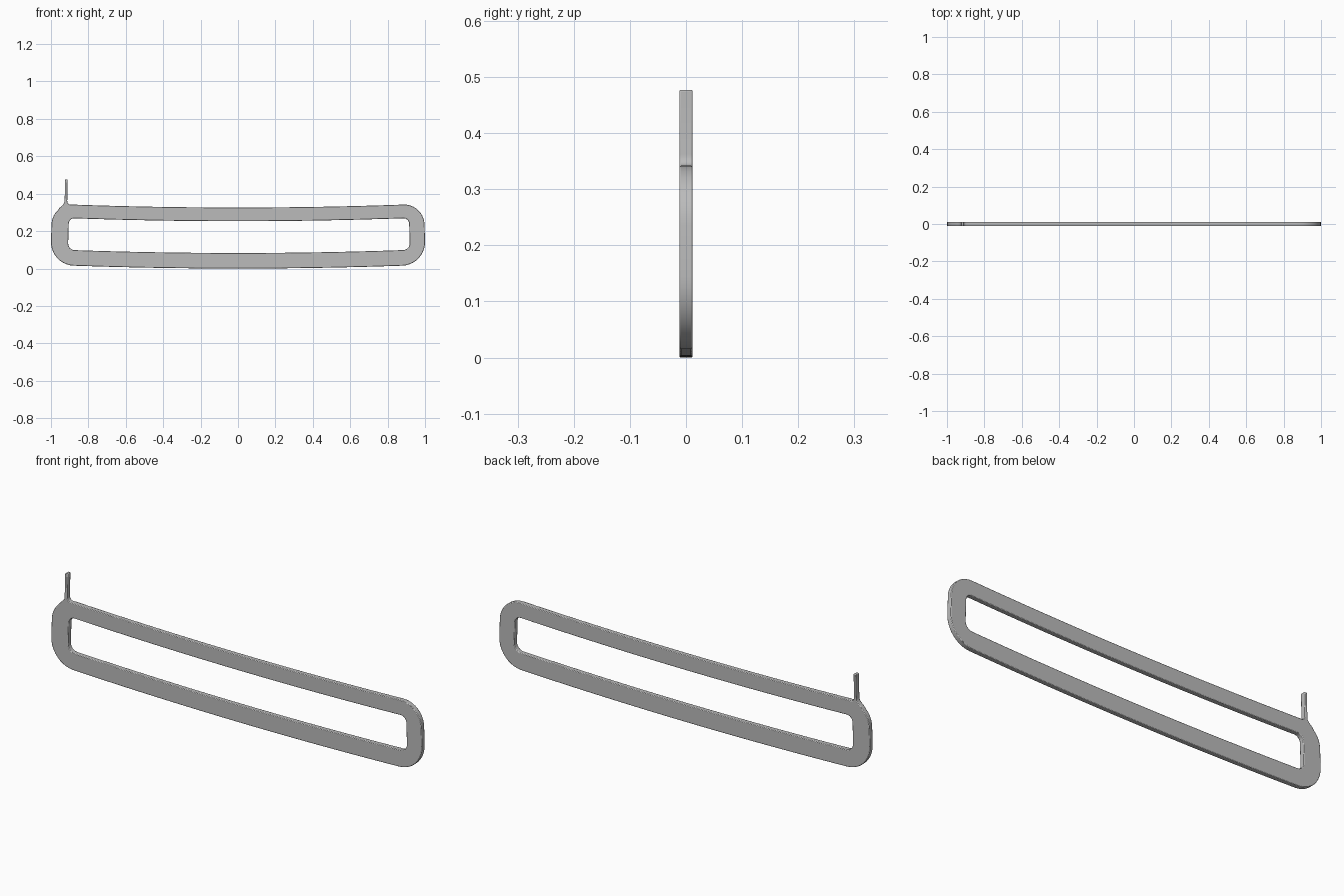
import bpy, bmesh
from math import cos, sin, pi
from mathutils import Vector

cube = bpy.data.objects.get("Cube")
if cube:
    bpy.data.objects.remove(cube, do_unlink=True)

THICK = 0.024

# One plain grey material
grey = bpy.data.materials.new("plain_grey")
grey.use_nodes = True
color = (0.5, 0.5, 0.5, 1)
grey.diffuse_color = color
grey.node_tree.nodes["Principled BSDF"].inputs["Base Color"].default_value = color


def bend(x, z):
    """Sag the long bars and lean the short sides to match."""
    return Vector((x * (1 - 0.03 * (z - 0.12)), z + 0.02 * x * x))


def rounded_loop(x0, x1, z0, z1, r_low, r_high, steps=10, spans=24):
    """Counter-clockwise bent rounded rectangle."""
    corners = [(x0 + r_low, z0 + r_low, r_low, pi),
               (x1 - r_low, z0 + r_low, r_low, 1.5 * pi),
               (x1 - r_high, z1 - r_high, r_high, 0),
               (x0 + r_high, z1 - r_high, r_high, 0.5 * pi)]
    pts = []
    for i, (cx, cz, r, start) in enumerate(corners):
        if i % 2 and pts:  # subdivide the long bar before this corner
            a = Vector(pts[-1])
            b = Vector((cx + r * cos(start), cz + r * sin(start)))
            pts += [tuple(a.lerp(b, k / spans)) for k in range(1, spans)]
        for k in range(steps + 1):
            t = start + 0.5 * pi * k / steps
            pts.append((cx + r * cos(t), cz + r * sin(t)))
    return [bend(*p) for p in pts]


def fillet(a, ctrl, b, n=6):
    a, ctrl, b = Vector(a), Vector(ctrl), Vector(b)
    return [a.lerp(ctrl, k / n).lerp(ctrl.lerp(b, k / n), k / n) for k in range(n + 1)]


# Frame outline, with the thin stem growing out of the upper right corner
outer = rounded_loop(-1, 1, 0, 0.326, 0.125, 0.11)
inner = rounded_loop(-0.908, 0.918, 0.083, 0.253, 0.035, 0.03, steps=6)
stem = fillet((-0.897, 0.342), (-0.912, 0.343), (-0.913, 0.362))
stem += [Vector((-0.911, 0.477)), Vector((-0.924, 0.477))]
stem += fillet((-0.927, 0.362), (-0.928, 0.343), (-0.953, 0.326))

hit = [i for i, p in enumerate(outer) if p.y > 0.3 and -0.955 < p.x < -0.895]
outer = outer[:hit[0]] + stem + outer[hit[-1] + 1:]

# Fill between the two outlines and extrude to thickness
bm = bmesh.new()
edges = []
for loop in (outer, inner):
    vs = [bm.verts.new((p.x, -THICK / 2, p.y)) for p in loop]
    edges += [bm.edges.new((v, vs[(i + 1) % len(vs)])) for i, v in enumerate(vs)]
bmesh.ops.triangle_fill(bm, edges=edges, use_beauty=True, normal=(0, -1, 0))
out = bmesh.ops.extrude_face_region(bm, geom=bm.faces[:])
moved = [g for g in out["geom"] if isinstance(g, bmesh.types.BMVert)]
bmesh.ops.translate(bm, verts=moved, vec=(0, THICK, 0))
bmesh.ops.recalc_face_normals(bm, faces=bm.faces[:])

mesh = bpy.data.meshes.new("frame_with_stem")
bm.to_mesh(mesh)
bm.free()
mesh.materials.append(grey)
frame = bpy.data.objects.new("frame_with_stem", mesh)
bpy.context.collection.objects.link(frame)

# Softened rim edges
bevel = frame.modifiers.new("soft_edges", "BEVEL")
bevel.width = 0.003
bevel.segments = 2
bevel.limit_method = "ANGLE"
bevel.angle_limit = 0.9
bevel.use_clamp_overlap = False

bpy.ops.object.select_all(action="DESELECT")
frame.select_set(True)
bpy.context.view_layer.objects.active = frame
bpy.ops.object.shade_smooth_by_angle(angle=0.35)
